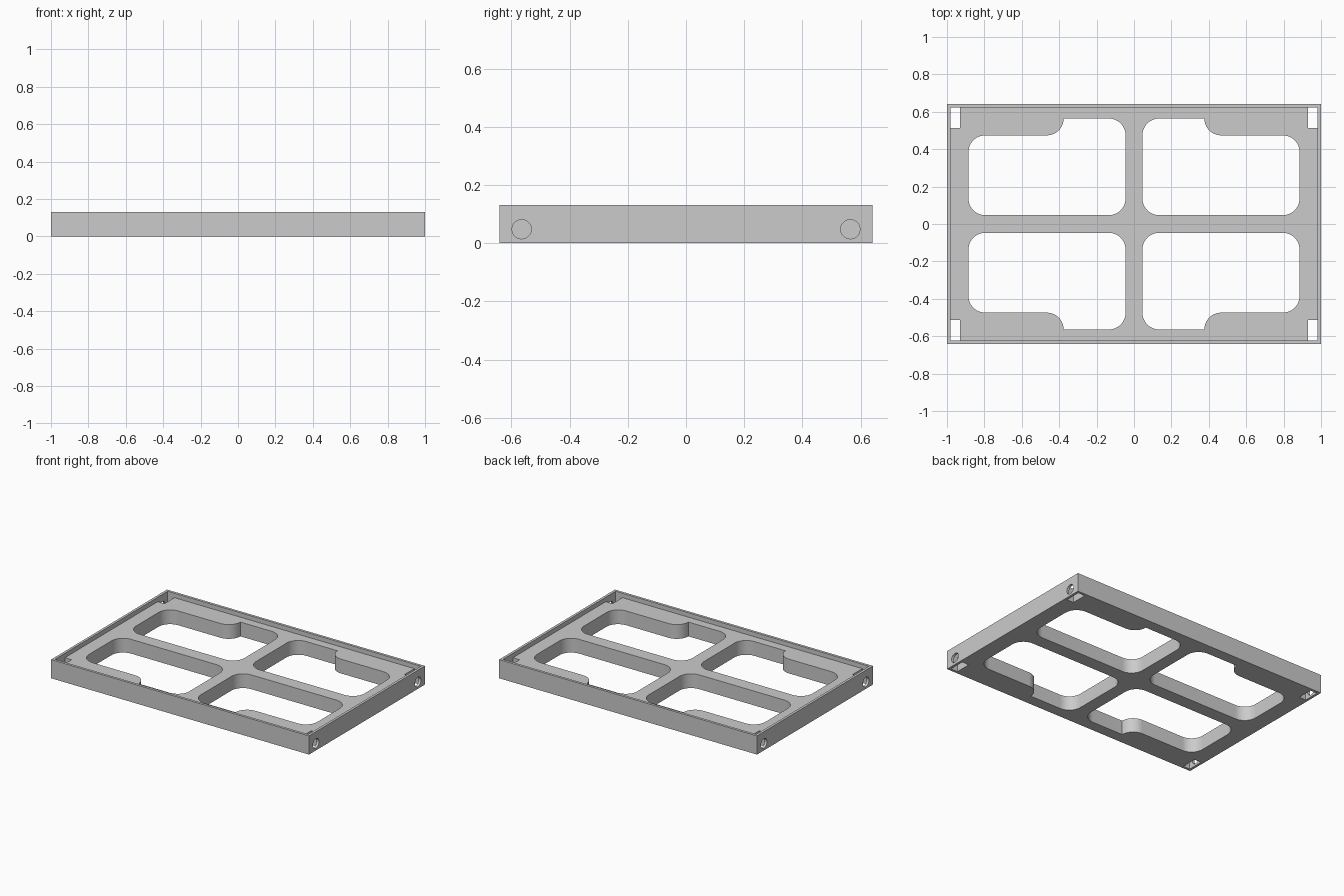
import bpy, bmesh
from math import sin, cos, pi
from mathutils import Matrix

cube = bpy.data.objects.get("Cube")
if cube:
    bpy.data.objects.remove(cube, do_unlink=True)

LENGTH, DEPTH, HEIGHT = 2.0, 1.284, 0.131
WALL, FLOOR = 0.018, 0.1
IN_X, IN_Y = LENGTH / 2 - WALL, DEPTH / 2 - WALL
CORNERS = [(sx, sy) for sx in (-1, 1) for sy in (-1, 1)]

grey = bpy.data.materials.new("plain grey")
grey.use_nodes = True
colour = (0.6, 0.6, 0.6, 1)
grey.diffuse_color = colour
grey.node_tree.nodes["Principled BSDF"].inputs["Base Color"].default_value = colour


def add_object(name, bm):
    bmesh.ops.recalc_face_normals(bm, faces=bm.faces)
    mesh = bpy.data.meshes.new(name)
    bm.to_mesh(mesh)
    bm.free()
    mesh.materials.append(grey)
    obj = bpy.data.objects.new(name, mesh)
    bpy.context.collection.objects.link(obj)
    return obj


def add_box(bm, x0, x1, y0, y1, z0, z1):
    centre = Matrix.Translation(((x0 + x1) / 2, (y0 + y1) / 2, (z0 + z1) / 2))
    size = Matrix.Diagonal((abs(x1 - x0), abs(y1 - y0), z1 - z0, 1))
    bmesh.ops.create_cube(bm, size=1, matrix=centre @ size)


def add_prism(bm, outline, z0, z1):
    face = bm.faces.new([bm.verts.new((x, y, z0)) for x, y in outline])
    made = bmesh.ops.extrude_face_region(bm, geom=[face])["geom"]
    verts = [v for v in made if isinstance(v, bmesh.types.BMVert)]
    bmesh.ops.translate(bm, verts=verts, vec=(0, 0, z1 - z0))


def arc(cx, cy, r, start, end, steps=12):
    angles = [(start + (end - start) * i / steps) * pi / 2 for i in range(steps + 1)]
    return [(cx + r * cos(a), cy + r * sin(a)) for a in angles]


# Outer block of the tray
bm = bmesh.new()
add_box(bm, -LENGTH / 2, LENGTH / 2, -DEPTH / 2, DEPTH / 2, 0, HEIGHT)
tray = add_object("tray_frame", bm)

# Shallow recess inside the rim
bm = bmesh.new()
add_box(bm, -IN_X, IN_X, -IN_Y, IN_Y, FLOOR, 0.3)
recess = add_object("recess_cutter", bm)

# Four stepped windows through the floor, mirrored per quadrant
x0, x1, y0, y1, y2, step_x, r = 0.045, 0.885, 0.047, 0.474, 0.564, 0.376, 0.09
window = (arc(x0 + r, y0 + r, r, 2, 3)
          + arc(x1 - r, y0 + r, r, 3, 4)
          + arc(x1 - r, y1 - r, r, 0, 1)
          + arc(step_x + r, y2, r, 3, 2)
          + arc(x0 + r, y2 - r, r, 1, 2))
bm = bmesh.new()
for sx, sy in CORNERS:
    add_prism(bm, [(x * sx, y * sy) for x, y in window], -0.1, 0.2)
windows = add_object("window_cutter", bm)

# Corner slots through the floor
bm = bmesh.new()
for sx, sy in CORNERS:
    add_box(bm, sx * 0.93, sx * IN_X, sy * 0.514, sy * IN_Y, -0.1, 0.115)
slots = add_object("slot_cutter", bm)

# Round holes through the end walls into the slots
bm = bmesh.new()
for sx, sy in CORNERS:
    place = Matrix.Translation((sx * 1.03, sy * 0.565, 0.048)) @ Matrix.Rotation(pi / 2, 4, "Y")
    bmesh.ops.create_cone(bm, cap_ends=True, segments=40, radius1=0.033,
                          radius2=0.033, depth=0.14, matrix=place)
holes = add_object("hole_cutter", bm)

# Cut everything, then drop the cutters
bpy.context.view_layer.objects.active = tray
for cutter in (recess, windows, slots, holes):
    mod = tray.modifiers.new(cutter.name, "BOOLEAN")
    mod.operation, mod.solver, mod.object = "DIFFERENCE", "EXACT", cutter
    bpy.ops.object.modifier_apply(modifier=mod.name)
    bpy.data.objects.remove(cutter, do_unlink=True)

bpy.ops.object.select_all(action="DESELECT")
tray.select_set(True)
bpy.ops.object.shade_smooth_by_angle(angle=pi / 6)
